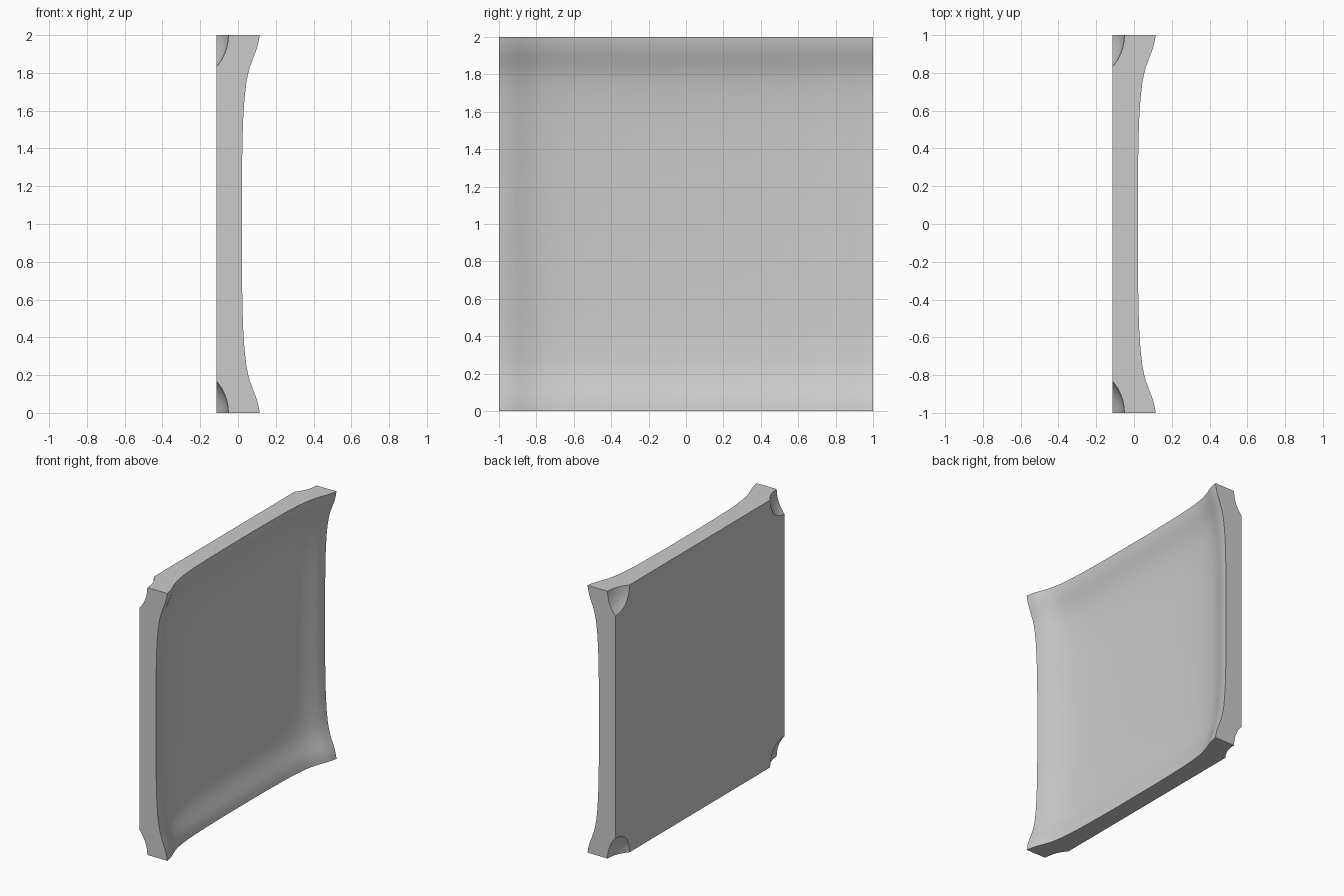
import bpy, bmesh

if "Cube" in bpy.data.objects:
    bpy.data.objects.remove(bpy.data.objects["Cube"])

# Rim profiles: (distance from the edge, drop below the corner height)
DISH = [(0, 0), (.03, .005), (.06, .012), (.09, .022), (.13, .038), (.17, .052), (.21, .063),
        (.26, .072), (.34, .081), (.45, .088), (.6, .092), (.8, .095), (1, .095)]
SCOOP = [(0, 0), (.035, .003), (.07, .010), (.10, .021), (.13, .036), (.17, .065),
         (.21, .085), (.3, .10), (1, .12)]
BACK = -.115


def drop(profile, d):
    """Linear lookup, constant outside the profile."""
    if d <= 0:
        return 0
    for (d0, h0), (d1, h1) in zip(profile, profile[1:]):
        if d <= d1:
            return h0 + (h1 - h0) * (d - d0) / (d1 - d0)
    return profile[-1][1]


def dished_block(name, profile, corner_x, back_x, half):
    """Block with a flat back whose front falls away from the rim on both axes."""
    half_line = [half - 1] * (half > 1)
    ds = sorted({p[0] for p in profile} | ({1 - half} if half > 1 else set()))
    line = [d - 1 for d in ds] + [1 - d for d in reversed(ds[:-1])]
    n = len(line)
    bm = bmesh.new()
    front = [[bm.verts.new((corner_x - drop(profile, 1 - abs(y)) - drop(profile, 1 - abs(z)), y, z + 1))
              for z in line] for y in line]
    for i in range(n - 1):
        for j in range(n - 1):
            bm.faces.new((front[i][j], front[i + 1][j], front[i + 1][j + 1], front[i][j + 1]))
    # walls and flat back
    ring = ([front[i][0] for i in range(n - 1)] + [front[-1][j] for j in range(n - 1)]
            + [front[i][-1] for i in range(n - 1, 0, -1)] + [front[0][j] for j in range(n - 1, 0, -1)])
    base = [bm.verts.new((back_x, v.co.y, v.co.z)) for v in ring]
    m = len(ring)
    for i in range(m):
        k = (i + 1) % m
        bm.faces.new((ring[i], base[i], base[k], ring[k]))
    bm.faces.new(base)
    bmesh.ops.recalc_face_normals(bm, faces=bm.faces)
    me = bpy.data.meshes.new(name)
    bm.to_mesh(me)
    bm.free()
    ob = bpy.data.objects.new(name, me)
    bpy.context.collection.objects.link(ob)
    return ob


# dished square panel
panel = dished_block("dished_panel", DISH, .115, BACK, 1)
grey = bpy.data.materials.new("light_grey")
grey.diffuse_color = (.6, .6, .6, 1)
grey.use_nodes = True
grey.node_tree.nodes["Principled BSDF"].inputs["Base Color"].default_value = grey.diffuse_color
panel.data.materials.append(grey)

# scooped hollows at the four back corners
cutter = dished_block("corner_scoop_cutter", SCOOP, -.05, -.5, 1.1)
cutter.hide_render = True
cut = panel.modifiers.new("corner_scoops", 'BOOLEAN')
cut.operation = 'DIFFERENCE'
cut.solver = 'EXACT'
cut.object = cutter

bpy.context.view_layer.objects.active = panel
panel.select_set(True)
bpy.ops.object.modifier_apply(modifier=cut.name)
bpy.data.objects.remove(cutter)
bpy.ops.object.shade_smooth_by_angle(angle=.6)
